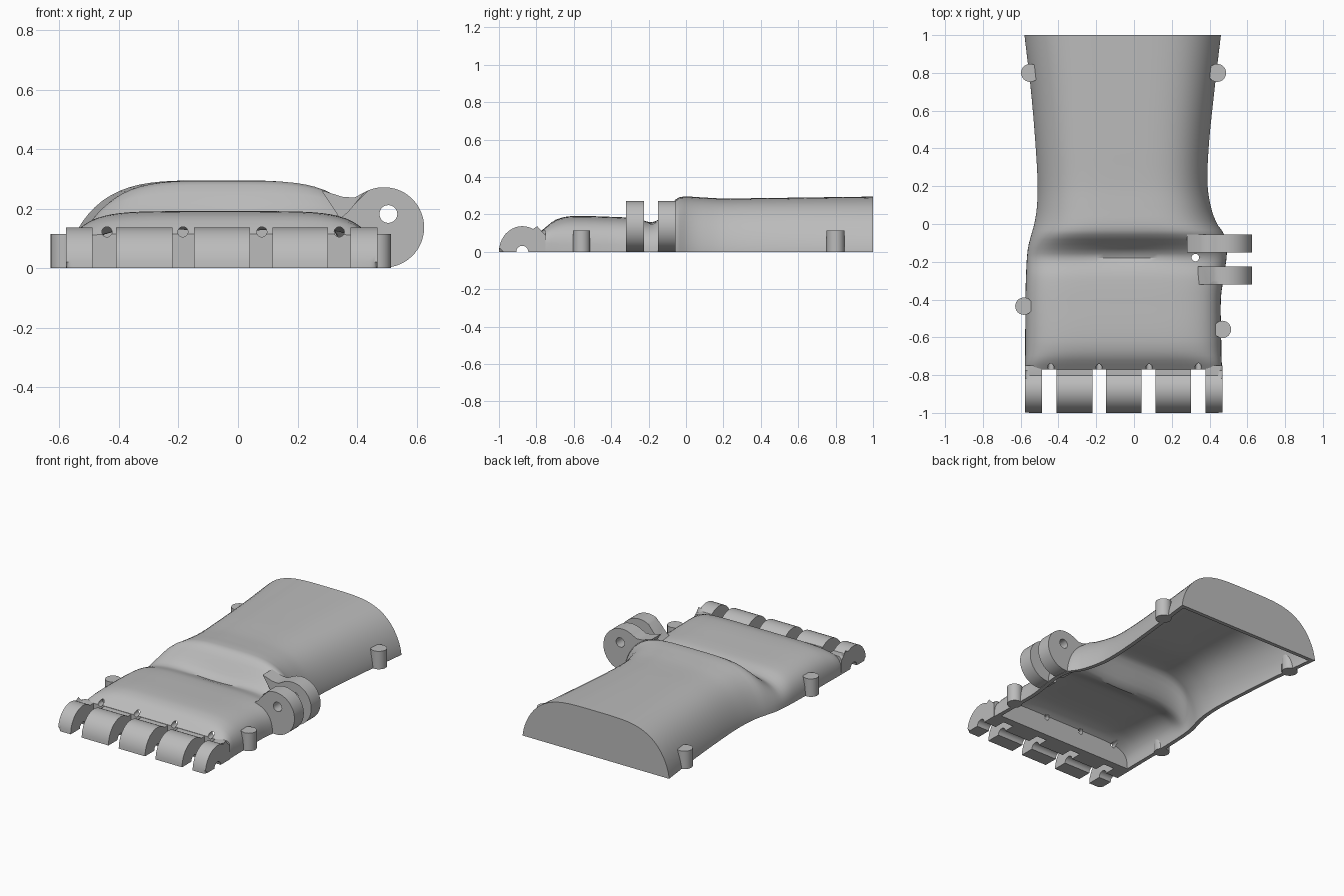
import bpy, bmesh, math

if "Cube" in bpy.data.objects:
    bpy.data.objects.remove(bpy.data.objects["Cube"])

grey = bpy.data.materials.new("plain_grey")
grey.diffuse_color = (0.5, 0.5, 0.5, 1)
grey.use_nodes = True
grey.node_tree.nodes["Principled BSDF"].inputs["Base Color"].default_value = grey.diffuse_color

# stations along the arm: y, left edge, right edge, height, section squareness p, q
STATIONS = [
    (-.77, -.577, .465, .115, 12, .30), (-.74, -.578, .465, .140, 10, .32),
    (-.70, -.577, .463, .170, 7, .36), (-.62, -.576, .462, .190, 6, .40),
    (-.40, -.575, .460, .187, 6, .40), (-.28, -.572, .475, .180, 6, .42),
    (-.18, -.567, .490, .165, 5, .45), (-.12, -.560, .490, .205, 5, .50),
    (-.05, -.542, .475, .285, 4.3, .58), (0, -.528, .440, .295, 4, .62),
    (.08, -.515, .410, .291, 4, .64), (.20, -.510, .390, .285, 4, .65),
    (.40, -.520, .395, .287, 4, .65), (.70, -.545, .425, .291, 4, .65),
    (1.0, -.580, .460, .295, 4, .65)]
WALL = 0.026


def station(y):
    """Smooth (Hermite) interpolation of the station values at y."""
    S, n = STATIONS, len(STATIONS)
    i = max(k for k in range(n - 1) if S[k][0] <= y + 1e-9)

    def slope(k, j):
        a, b = S[max(k - 1, 0)], S[min(k + 1, n - 1)]
        return (b[j] - a[j]) / (b[0] - a[0])
    h = S[i + 1][0] - S[i][0]
    t = (y - S[i][0]) / h
    return [(2*t**3 - 3*t*t + 1) * S[i][j] + (t**3 - 2*t*t + t) * h * slope(i, j)
            + (3*t*t - 2*t**3) * S[i+1][j] + (t**3 - t*t) * h * slope(i + 1, j)
            for j in range(1, 6)]


def section(y, inset, n=40):
    xl, xr, h, p, q = station(y)
    c, w = (xl + xr) / 2, (xr - xl) / 2 - inset
    pts = []
    for k in range(n + 1):
        u = -math.cos(math.pi * k / n)
        z = (h - inset) * max(0, 1 - abs(u) ** p) ** q
        # wrist crease, deepest in the middle
        z *= 1 - .12 * math.exp(-((y + .165) / .04) ** 2 - (u / .45) ** 2)
        pts.append((c + w * u, y, z))
    return pts


def finish(bm, name):
    bmesh.ops.recalc_face_normals(bm, faces=bm.faces)
    me = bpy.data.meshes.new(name)
    bm.to_mesh(me)
    bm.free()
    me.materials.append(grey)
    ob = bpy.data.objects.new(name, me)
    bpy.context.collection.objects.link(ob)
    return ob


def smooth(ob, angle=32):
    bpy.ops.object.select_all(action='DESELECT')
    ob.select_set(True)
    bpy.context.view_layer.objects.active = ob
    bpy.ops.object.shade_smooth_by_angle(angle=math.radians(angle))


def cylinder(name, x, y, z0, z1, r, segs=24):
    """Upright closed cylinder."""
    bm = bmesh.new()
    bmesh.ops.create_cone(bm, cap_ends=True, segments=segs, radius1=r, radius2=r, depth=z1 - z0)
    bmesh.ops.translate(bm, verts=bm.verts, vec=(x, y, (z0 + z1) / 2))
    return finish(bm, name)


def bore(ob, x, y, z, r, length, axis='Y'):
    """Drill a round hole through an object."""
    cut = cylinder("cutter", 0, 0, -length / 2, length / 2, r, 20)
    cut.location = (x, y, z)
    if axis == 'Y':
        cut.rotation_euler = (math.pi / 2, 0, 0)
    cut.hide_render = True
    m = ob.modifiers.new("bore", 'BOOLEAN')
    m.operation, m.solver, m.object = 'DIFFERENCE', 'EXACT', cut
    bpy.context.view_layer.objects.active = ob
    bpy.ops.object.modifier_apply(modifier=m.name)
    bpy.data.objects.remove(cut)


def prism(name, pts, a, b, place, round_end=None, keep=None, r=.02):
    """Extrude a profile from a to b; optionally round the rim at one end."""
    bm = bmesh.new()
    va = [bm.verts.new(place(p, a)) for p in pts]
    vb = [bm.verts.new(place(p, b)) for p in pts]
    n = len(pts)
    bm.faces.new(va)
    bm.faces.new(vb)
    for i in range(n):
        bm.faces.new((va[i], va[(i + 1) % n], vb[(i + 1) % n], vb[i]))
    if round_end is not None:
        ring = va if round_end == a else vb
        edges = [bm.edges.get((ring[i], ring[(i + 1) % n])) for i in range(n)
                 if keep(pts[i]) and keep(pts[(i + 1) % n])]
        bmesh.ops.bevel(bm, geom=edges, offset=r, segments=4, profile=.5, affect='EDGES')
    return finish(bm, name)


# hollow palm and forearm shell
bm = bmesh.new()
N = 72
outer, inner = [], []
for i in range(N + 1):
    f = i / N
    outer.append([bm.verts.new(p) for p in section(-.77 + 1.77 * f, 0)])
    inner.append([bm.verts.new(p) for p in section(-.72 + 1.695 * f, WALL)])
for rows in (outer, inner):
    for a, b in zip(rows, rows[1:]):
        for k in range(len(a) - 1):
            bm.faces.new((a[k], a[k + 1], b[k + 1], b[k]))
    bm.faces.new(rows[0])
    bm.faces.new(rows[-1])
for i in range(N):
    for k in (0, -1):
        bm.faces.new((outer[i][k], outer[i + 1][k], inner[i + 1][k], inner[i][k]))
for i in (0, -1):
    bm.faces.new((outer[i][0], outer[i][-1], inner[i][-1], inner[i][0]))
shell = finish(bm, "palm_and_forearm_shell")

# cord holes above the knuckles and beside the thumb
for x in (-.44, -.185, .08, .34):
    bore(shell, x, -.72, .122, .017, .14)
bore(shell, .325, -.178, .13, .02, .4, 'Z')
smooth(shell)

# knuckle hinge blocks: half-round profile with half a pin hole below
CY = -.875
arc = [math.pi * (1 - k / 20) for k in range(21)]
knuckle = [(CY + .125 * math.cos(a), .137 * math.sin(a)) for a in arc if a > .9]
knuckle += [(-.775, .113), (-.75, .113), (-.75, 0)]
knuckle += [(CY + .032 * math.cos(a), .032 * math.sin(a)) for a in reversed(arc[::2])]
along_x = lambda p, t: (t, p[0], p[1])
on_arc = lambda p: p[0] < -.7 and math.hypot(p[0] - CY, p[1]) > .1 and not (p[0] > -.8 and p[1] < .01)
for i, (a, b) in enumerate([(-.578, -.488), (-.41, -.22), (-.147, .04), (.115, .303), (.378, .468)]):
    end = {0: a, 4: b}.get(i)
    smooth(prism(f"knuckle_block_{i + 1}", knuckle, a, b, along_x, end, on_arc, .025))

# thumb hinge: two round lugs blended into the wrist
along_y = lambda p, t: (p[0], t, p[1])
TX, TZ, TR = .49, .137, .135
disc = [(TX + TR * math.cos(a), TZ + TR * math.sin(a))
        for a in [math.radians(-120 + 240 * k / 36) for k in range(37)]]
rim = lambda p: math.hypot(p[0] - TX, p[1] - TZ) > TR - .005 and p[0] > .4
front_lug = disc + [(.37, .19), (.34, .165), (.40, .08)]
rear_lug = disc + [(.39, .237), (.35, .24), (.28, .262), (.34, .17), (.41, .08)]
for name, prof, a, b, end in (("thumb_lug_front", front_lug, -.32, -.225, -.32),
                              ("thumb_lug_rear", rear_lug, -.15, -.055, -.055)):
    lug = prism(name, prof, a, b, along_y, end, rim, .022)
    bore(lug, .505, -.19, .182, .03, .5)
    smooth(lug)

# strap pegs along the sides
for i, (x, y, r) in enumerate([(-.55, .80, .048), (.44, .80, .048),
                               (-.583, -.435, .046), (.468, -.558, .046)]):
    smooth(cylinder(f"strap_peg_{i + 1}", x, y, 0, .115, r))
